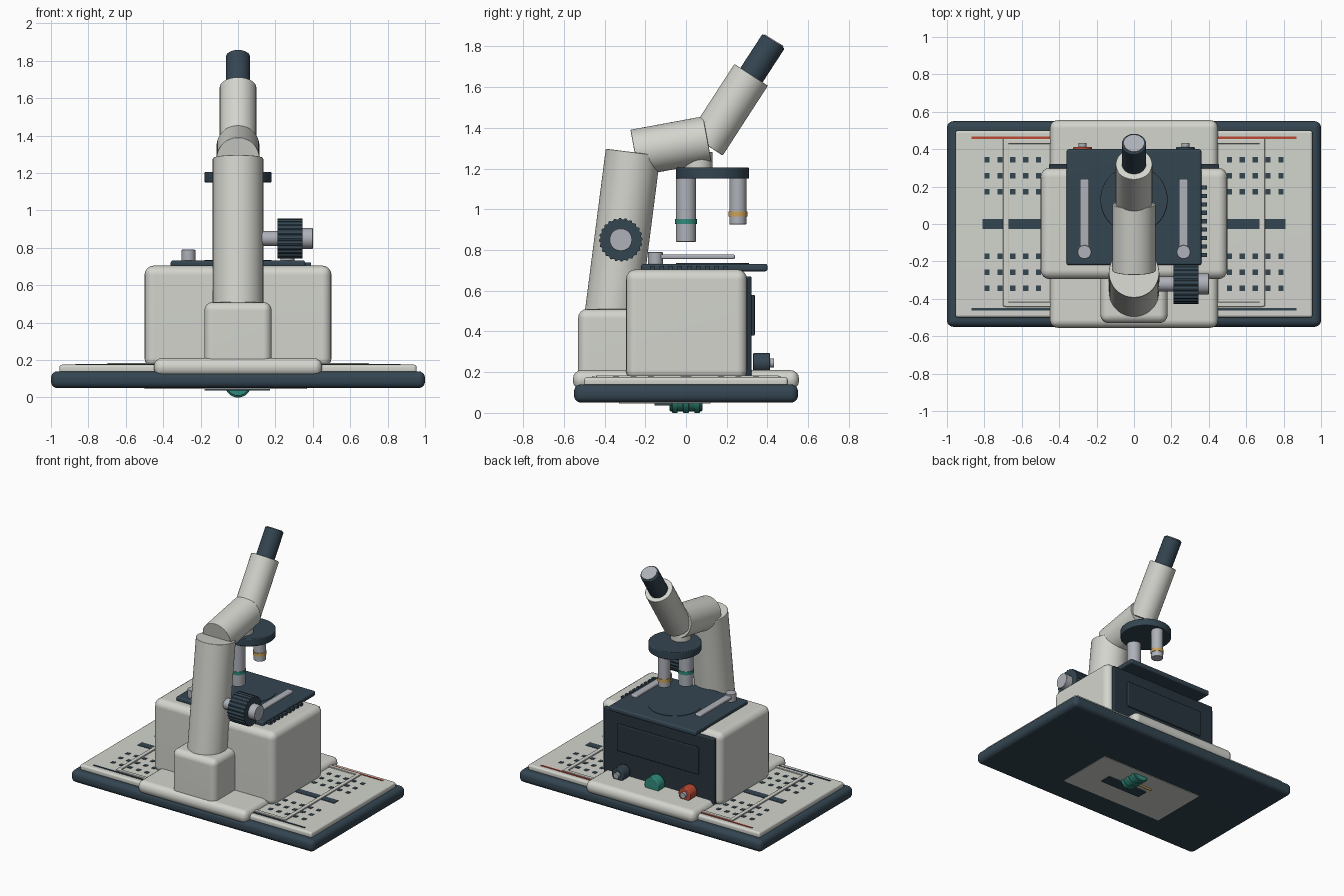
import bpy, bmesh, math
from mathutils import Vector

if "Cube" in bpy.data.objects:
    bpy.data.objects.remove(bpy.data.objects["Cube"])


def material(name, r, g, b):
    m = bpy.data.materials.new(name)
    m.use_nodes = True
    m.diffuse_color = (r, g, b, 1)
    m.node_tree.nodes["Principled BSDF"].inputs["Base Color"].default_value = (r, g, b, 1)
    return m


shell = material("warm light grey", .65, .66, .61)
navy = material("dark slate blue", .034, .06, .083)
deep = material("deep slate", .022, .036, .05)
metal = material("cool metal grey", .42, .44, .48)
teal = material("teal", .03, .26, .2)
red = material("brick red", .5, .07, .035)
amber = material("amber", .6, .36, .1)


def finish(name, bm, mat):
    mesh = bpy.data.meshes.new(name)
    bm.to_mesh(mesh)
    bm.free()
    mesh.materials.append(mat)
    ob = bpy.data.objects.new(name, mesh)
    bpy.context.collection.objects.link(ob)
    bpy.ops.object.select_all(action='DESELECT')
    ob.select_set(True)
    bpy.context.view_layer.objects.active = ob
    bpy.ops.object.shade_smooth_by_angle(angle=math.radians(40))
    ob.modifiers.new("clean shading", 'WEIGHTED_NORMAL').keep_sharp = True
    return ob


def box(name, mat, xs, ys, zs, bevel=0):
    """Box given by its ranges, with optional rounded edges."""
    bm = bmesh.new()
    bmesh.ops.create_cube(bm, size=1)
    for v in bm.verts:
        v.co = [(a + b) / 2 + c * (b - a) for c, (a, b) in zip(v.co, (xs, ys, zs))]
    if bevel:
        bmesh.ops.bevel(bm, geom=bm.edges[:], offset=bevel, segments=4,
                        profile=.5, affect='EDGES')
    return finish(name, bm, mat)


def rod(name, mat, start, end, radius, sides=40, bevel=0, groove=0):
    """Cylinder between two points; groove makes a ribbed grip."""
    a, b = Vector(start), Vector(end)
    bm = bmesh.new()
    bmesh.ops.create_cone(bm, cap_ends=True, segments=sides, radius1=radius,
                          radius2=radius, depth=(b - a).length)
    if groove:
        for v in bm.verts:
            step = round(math.atan2(v.co.y, v.co.x) / math.tau * sides)
            if step % 4 > 1:
                v.co.x *= 1 - groove
                v.co.y *= 1 - groove
    if bevel:
        rims = [e for f in bm.faces if len(f.verts) > 4 for e in f.edges]
        bmesh.ops.bevel(bm, geom=rims, offset=bevel, segments=3, profile=.5, affect='EDGES')
    turn = (b - a).to_track_quat('Z', 'Y')
    for v in bm.verts:
        v.co = turn @ v.co + (a + b) / 2
    return finish(name, bm, mat)


# Base, tray and central foot
box("base_plate", navy, (-1, 1), (-.55, .55), (.05, .14), .035)
box("tray", shell, (-.955, .955), (-.5, .5), (.13, .175), .015)
box("foot", shell, (-.45, .45), (-.555, .555), (.115, .21), .042)

# Tray details on both sides
for side, s in (("left", 1), ("right", -1)):
    def across(a, b):
        return tuple(sorted((s * a, s * b)))
    box(f"tray_frame_end_{side}", shell, across(.67, .7), (-.44, .455), (.17, .184), .004)
    for label, y in (("front", -.43), ("back", .442)):
        box(f"tray_frame_{label}_{side}", shell, across(.44, .69),
            (y - .013, y + .013), (.17, .184), .004)
    box(f"tray_slot_{side}", navy, across(.48, .81), (-.026, .026), (.172, .179))
    box(f"stripe_back_{side}", red, across(.42, .87), (.455, .467), (.172, .179))
    box(f"stripe_front_{side}", navy, across(.42, .87), (-.462, -.45), (.172, .179))
    for i in range(5):
        for j in range(3):
            for k in (-1, 1):
                x, y = s * (.51 + i * .069), k * (.172 + j * .086)
                box(f"tray_hole_{side}", navy, (x - .014, x + .014),
                    (y - .014, y + .014), (.172, .178))

# Body with back panel
box("body", shell, (-.5, .5), (-.295, .3), (.16, .705), .05)
box("back_panel", deep, (-.455, .455), (.28, .322), (.18, .67), .008)
box("panel_window", deep, (-.335, .335), (.32, .338), (.38, .58), .006)

# Control knobs at the back
for label, x, mat in (("navy", .275, navy), ("red", -.275, red)):
    rod(f"control_knob_{label}", mat, (x, .33, .245), (x, .412, .245), .05, 32, .006)
    rod(f"control_cap_{label}", metal, (x, .41, .245), (x, .432, .245), .022, 24)
rod("control_knob_teal", teal, (0, .33, .235), (0, .405, .235), .06, 32, .006)

# Stage, clips and side teeth
box("stage", navy, (-.36, .36), (-.22, .4), (.695, .732), .012)
rod("stage_disc", navy, (0, .13, .725), (0, .13, .735), .18, 48)
for side, x in (("left", .265), ("right", -.265)):
    rod(f"clip_post_{side}", metal, (x, -.15, .73), (x, -.15, .79), .037, 28, .004)
    box(f"clip_bar_{side}", metal, (x - .025, x + .025), (-.15, .24), (.755, .778), .008)
for i in range(9):
    y = -.165 + i * .045
    box("stage_tooth", navy, (.35, .39), (y - .011, y + .011), (.705, .722))

# Column, arm, tube and eyepiece
box("column_socket", shell, (-.18, .18), (-.53, -.2), (.15, .51), .045)
rod("column", shell, (0, -.386, .3), (0, -.26, 1.28), .135, 56, .004)
rod("arm", shell, (0, -.252, 1.277), (0, .105, 1.343), .115, 56, .004)
rod("tube", shell, (0, .098, 1.317), (0, .32, 1.66), .098, 56, .004)
rod("eyepiece", navy, (0, .29, 1.61), (0, .43, 1.825), .065, 40, .006)
rod("eyepiece_lens", metal, (0, .425, 1.817), (0, .433, 1.83), .054, 40)

# Turret and objectives
rod("turret", navy, (0, .13, 1.15), (0, .13, 1.205), .18, 56, .006)
rod("turret_neck", shell, (0, .06, 1.19), (0, .06, 1.28), .07)
for label, y, r, low, ring, mat in (("long", 0, .05, .84, .94, teal),
                                    ("short", .255, .042, .925, .977, amber)):
    rod(f"objective_{label}", metal, (0, y, low), (0, y, 1.16), r, 36, .004)
    rod(f"objective_ring_{label}", mat, (0, y, ring - .012), (0, y, ring + .012), r + .004, 36)

# Focus knob on the left side
rod("focus_shaft", metal, (.08, -.32, .85), (.23, -.32, .85), .04)
rod("focus_knob", navy, (.21, -.32, .85), (.345, -.32, .85), .107, 96, 0, .06)
rod("focus_cap", metal, (.34, -.32, .85), (.4, -.32, .85), .056, 36, .004)

# Underside plates and roller
box("underside_plate", shell, (-.5, .37), (-.33, .12), (.046, .054))
box("roller_mount", navy, (-.17, .17), (-.155, -.07), (.037, .05))
rod("roller", teal, (0, -.08, .07), (0, .08, .07), .062, 32, .004)
for y in (-.055, 0, .055):
    rod("roller_rib", teal, (0, y - .014, .07), (0, y + .014, .07), .07, 32, .004)
rod("roller_pin", amber, (-.18, -.03, .046), (-.05, -.03, .046), .009, 12)
